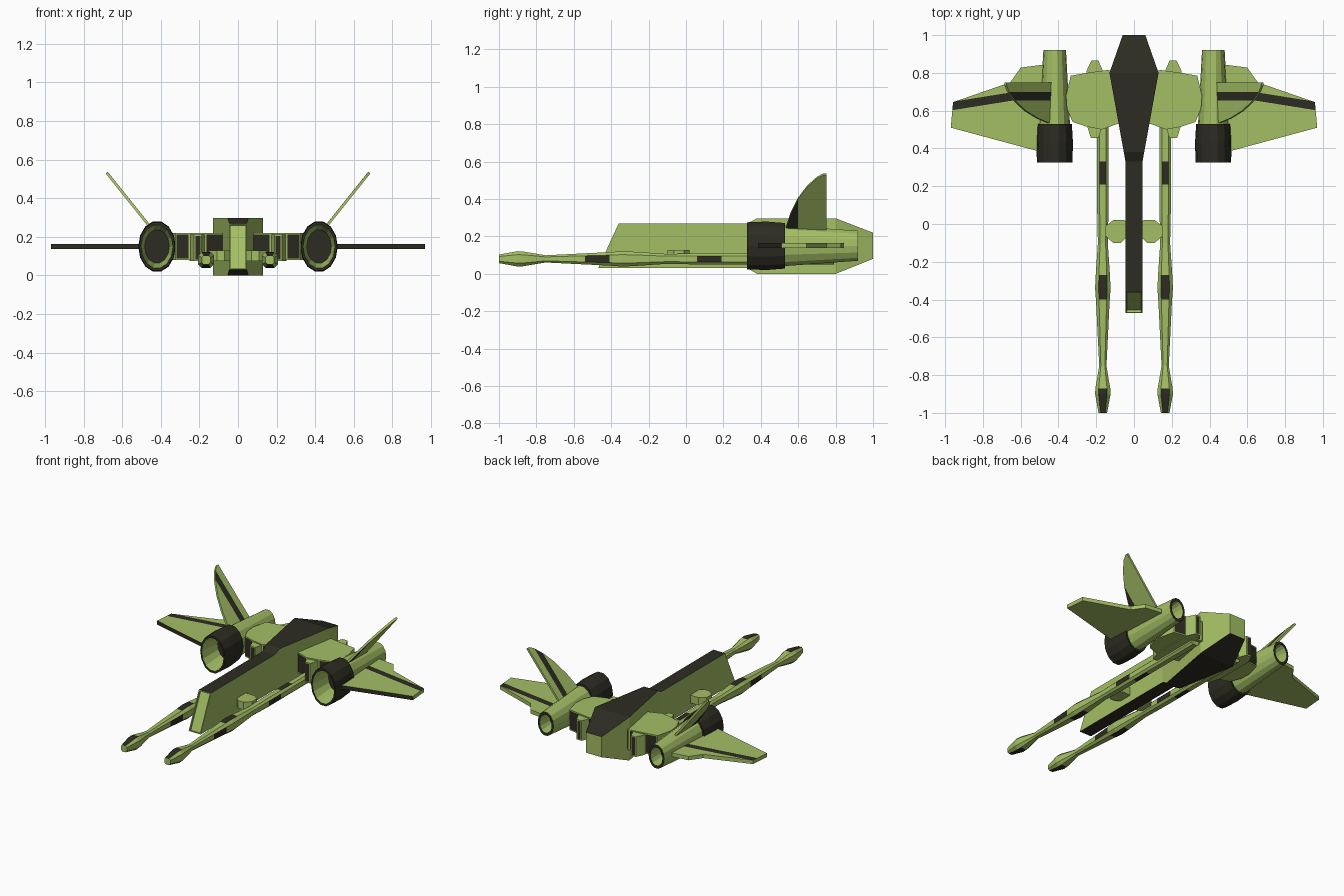
import bpy, bmesh, math
from mathutils import Vector

if "Cube" in bpy.data.objects:
    bpy.data.objects.remove(bpy.data.objects["Cube"])


def material(name, rgb):
    m = bpy.data.materials.new(name)
    m.diffuse_color = (*rgb, 1)
    m.use_nodes = True
    m.node_tree.nodes["Principled BSDF"].inputs["Base Color"].default_value = m.diffuse_color
    return m


GREEN, DARK = 0, 1
MATS = [material("leaf green", (0.37, 0.52, 0.13)), material("charcoal", (0.026, 0.025, 0.016))]


def finish(bm, name, mirror=True, paint=None):
    """Turn a bmesh into a painted object, mirrored across x when asked."""
    bmesh.ops.recalc_face_normals(bm, faces=bm.faces)
    bm.normal_update()
    if paint:
        for f in bm.faces:
            f.material_index = DARK if paint(f.calc_center_median(), f.normal) else GREEN
    me = bpy.data.meshes.new(name)
    bm.to_mesh(me)
    bm.free()
    for m in MATS:
        me.materials.append(m)
    ob = bpy.data.objects.new(name, me)
    bpy.context.collection.objects.link(ob)
    if mirror:
        mod = ob.modifiers.new("mirror", 'MIRROR')
        mod.use_mirror_merge = False
    return ob


def loft(rings, mats=None):
    """Skin a list of equal-length point rings, capping both ends."""
    bm = bmesh.new()
    loops = [[bm.verts.new(p) for p in r] for r in rings]
    n = len(loops[0])
    for k, (a, b) in enumerate(zip(loops, loops[1:])):
        for i in range(n):
            f = bm.faces.new((a[i], a[(i + 1) % n], b[(i + 1) % n], b[i]))
            f.material_index = mats[k] if mats else GREEN
    for r, k in ((loops[0], 0), (loops[-1], -1)):
        f = bm.faces.new(r)
        f.material_index = mats[k] if mats else GREEN
    return bm


def spin_rings(profile, angles, x, z, zscale=1.0):
    return [[(x + r * math.cos(a), y, z + r * zscale * math.sin(a)) for a in angles]
            for y, r in profile]


def cut(bm, co, no):
    bmesh.ops.bisect_plane(bm, geom=bm.verts[:] + bm.edges[:] + bm.faces[:],
                           plane_co=co, plane_no=no)


def prism(outline, z0, z1):
    return loft([[(x, y, z) for x, y in outline] for z in (z0, z1)])


# Fuselage: narrow slab that widens toward the tail
sections = [(-0.47, -0.36, 0.045, 0.03, 0.27), (0.33, 0.33, 0.045, 0.03, 0.27),
            (0.38, 0.38, 0.054, 0.0, 0.297), (0.8, 0.8, 0.13, 0.0, 0.297),
            (1.0, 1.0, 0.06, 0.08, 0.22)]
bm = loft([[(-w, yb, lo), (w, yb, lo), (w, yt, hi), (-w, yt, hi)]
           for yb, yt, w, lo, hi in sections])
bmesh.ops.recalc_face_normals(bm, faces=bm.faces)
bm.normal_update()
nose = [f for f in bm.faces if f.normal.y < -0.8]
bmesh.ops.inset_individual(bm, faces=nose, thickness=0.009)
bmesh.ops.inset_individual(bm, faces=nose, thickness=0.001, depth=-0.012)
bm.normal_update()
finish(bm, "fuselage", False,
       lambda c, n: abs(n.z) > 0.5 and not (c.y < -0.3))

# Engine nacelles: oval hollow intake and exhaust pipe
profile = [(0.47, 0.064), (0.325, 0.083), (0.325, 0.094), (0.43, 0.097), (0.53, 0.091),
           (0.53, 0.081), (0.92, 0.06), (0.92, 0.046), (0.82, 0.04)]
mats = [GREEN, DARK, DARK, DARK, DARK, GREEN, DARK, GREEN]
bm = loft(spin_rings(profile, [math.tau * i / 14 for i in range(14)], 0.42, 0.15, 1.37), mats)
for f in bm.faces:
    if len(f.verts) > 4:
        f.material_index = DARK
finish(bm, "engine_nacelle")

# Long guns: eight-sided tubes with alternating dark patches
gun_profile = [(-1.0, 0.026), (-0.9, 0.047), (-0.87, 0.045), (-0.75, 0.022), (-0.54, 0.034),
               (-0.41, 0.041), (-0.4, 0.042), (-0.34, 0.047), (-0.27, 0.043), (-0.1, 0.03),
               (0.06, 0.034), (0.19, 0.034), (0.21, 0.034), (0.33, 0.034), (0.79, 0.034)]
half = math.radians(29)
angles = [q * math.pi / 2 + s * half for q in range(4) for s in (-1, 1)]


def gun_paint(c, n):
    def within(spans):
        return any(a < c.y < b for a, b in spans)
    if abs(n.y) > 0.9:
        return False
    if abs(n.z) > 0.9:
        return within([(-1, -0.87), (-0.4, -0.27), (0.21, 0.33)])
    return abs(n.x) > 0.9 and within([(-0.54, -0.41), (0.06, 0.19)])


finish(loft(spin_rings(gun_profile, angles, 0.165, 0.08)), "long_gun", True, gun_paint)

# Gun braces joining the guns to the fuselage
finish(prism([(0.03, -0.06), (0.07, -0.1), (0.11, -0.1), (0.15, -0.065), (0.15, -0.01),
              (0.11, 0.02), (0.05, 0.02), (0.03, 0.0)], 0.075, 0.128), "gun_brace")


# Wing roots and the small pods through them, with dark panels fore and aft
def panelled(name, outline, z0, z1):
    b = prism(outline, z0, z1)
    bmesh.ops.recalc_face_normals(b, faces=b.faces)
    b.normal_update()
    ends = [f for f in b.faces if abs(f.normal.y) > 0.5]
    bmesh.ops.inset_individual(b, faces=ends, thickness=0.01)
    for f in ends:
        f.material_index = DARK
    finish(b, name)


panelled("wing_root", [(0.06, 0.54), (0.17, 0.50), (0.25, 0.515), (0.325, 0.54), (0.355, 0.61),
                       (0.36, 0.68), (0.335, 0.785), (0.25, 0.80), (0.14, 0.815), (0.06, 0.8)],
         0.08, 0.22)
panelled("root_pod", [(0.188, 0.455), (0.228, 0.455), (0.252, 0.53), (0.252, 0.81),
                      (0.225, 0.865), (0.188, 0.865), (0.165, 0.81), (0.165, 0.53)],
         0.075, 0.212)

# Outer wings with a dark stripe on top and a dark leading edge
bm = prism([(0.505, 0.385), (0.97, 0.51), (0.958, 0.645), (0.655, 0.75), (0.6, 0.828),
            (0.47, 0.845), (0.47, 0.55), (0.505, 0.53)], 0.138, 0.164)
slope = Vector((0.16, 1, 0))
cut(bm, (0.965, 0.602, 0), slope)
cut(bm, (0.955, 0.648, 0), slope)
lo, hi = slope.dot(Vector((0.965, 0.602, 0))), slope.dot(Vector((0.955, 0.648, 0)))
finish(bm, "outer_wing", True,
       lambda c, n: n.y < -0.8 or (n.z > 0.9 and lo < slope.dot(c) < hi))

# Tail fins leaning outward, curved leading edge, striped on the inner face
fin = [(0.53, 0.22), (0.535, 0.25), (0.56, 0.325), (0.60, 0.405), (0.65, 0.47), (0.70, 0.515),
       (0.735, 0.533), (0.75, 0.533), (0.75, 0.22)]
normal = Vector((-1, 0, 0.8)).normalized()
bm = loft([[Vector((0.47 + (z - 0.27) * 0.8, y, z)) + normal * t for y, z in fin]
           for t in (-0.007, 0.007)])
for y in (0.6001, 0.655, 0.70):
    cut(bm, (0, y, 0), (0, 1, 0))
finish(bm, "tail_fin", True,
       lambda c, n: (n.dot(normal) > 0.9 and 0.655 < c.y < 0.70)
       or (n.dot(normal) < -0.9 and c.y < 0.6))
